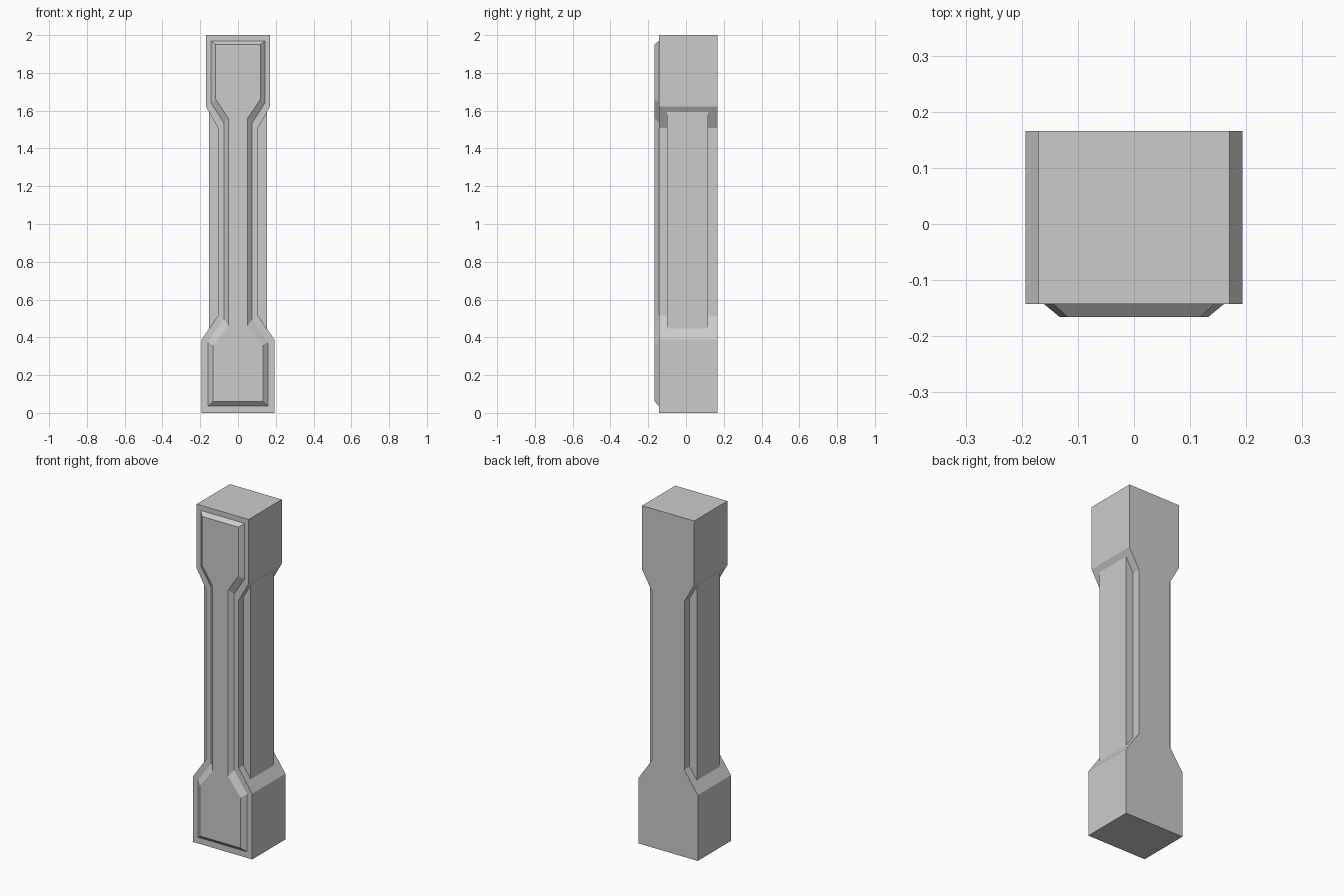
import bpy, bmesh

if "Cube" in bpy.data.objects:
    bpy.data.objects.remove(bpy.data.objects["Cube"])


def outline(half):
    # Mirror right-hand (x, z) points into a closed outline
    return half + [(-x, z) for x, z in reversed(half)]


def loft(name, rings):
    # Join matching outlines, each given as (y, right-hand points), into a closed solid
    bm = bmesh.new()
    loops = [[bm.verts.new((x, y, z)) for x, z in outline(half)] for y, half in rings]
    n = len(loops[0])
    for a, b in zip(loops, loops[1:]):
        for i in range(n):
            j = (i + 1) % n
            bm.faces.new((a[i], a[j], b[j], b[i]))
    bm.faces.new(loops[0])
    bm.faces.new(loops[-1])
    bmesh.ops.recalc_face_normals(bm, faces=bm.faces)
    mesh = bpy.data.meshes.new(name)
    bm.to_mesh(mesh)
    bm.free()
    obj = bpy.data.objects.new(name, mesh)
    bpy.context.collection.objects.link(obj)
    return obj


# Main pillar with wide foot and head
body = [(0.193, 0), (0.193, 0.388), (0.105, 0.515), (0.105, 1.507), (0.17, 1.622), (0.17, 2.0)]
loft("pillar_body", [(-0.143, body), (0.166, body)])

# Raised front panel with bevelled rim
rim = [(0.16, 0.036), (0.16, 0.375), (0.075, 0.495), (0.075, 1.535), (0.143, 1.642), (0.143, 1.97)]
face = [(0.132, 0.06), (0.132, 0.358), (0.051, 0.462), (0.051, 1.56), (0.118, 1.66), (0.118, 1.95)]
loft("front_panel", [(-0.143, rim), (-0.166, face)])

# Side strips between foot and head, ends following the sloped shoulders
strip_x = 0.153
for side, name in ((1, "right_strip"), (-1, "left_strip")):
    bm = bmesh.new()
    section = [(0.105, 0.515), (strip_x, 0.446), (strip_x, 1.592), (0.105, 1.507)]
    front = [bm.verts.new((side * x, -0.10, z)) for x, z in section]
    back = [bm.verts.new((side * x, 0.117, z)) for x, z in section]
    bm.faces.new((front[1], front[2], back[2], back[1]))
    bm.faces.new(front)
    bm.faces.new(back)
    for i in (0, 2, 3):
        j = (i + 1) % 4
        bm.faces.new((front[i], front[j], back[j], back[i]))
    bmesh.ops.recalc_face_normals(bm, faces=bm.faces)
    mesh = bpy.data.meshes.new(name)
    bm.to_mesh(mesh)
    bm.free()
    bpy.context.collection.objects.link(bpy.data.objects.new(name, mesh))
